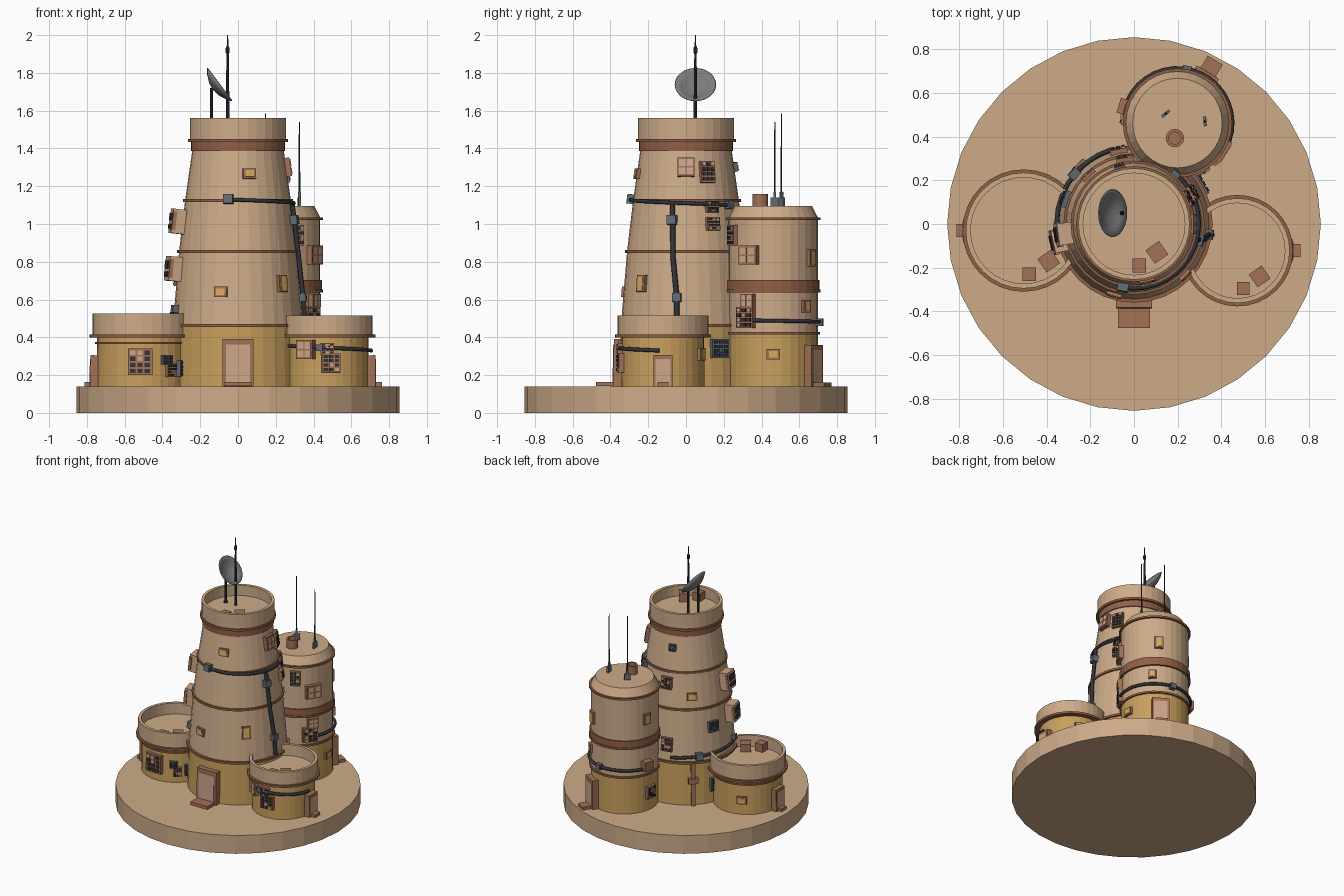
import bpy, bmesh, math, random
from mathutils import Matrix, Vector

random.seed(4)
old = bpy.data.objects.get("Cube")
if old:
    bpy.data.objects.remove(old, do_unlink=True)


def material(name, *rgb):
    m = bpy.data.materials.new(name)
    m.diffuse_color = (*rgb, 1)
    m.use_nodes = True
    m.node_tree.nodes["Principled BSDF"].inputs["Base Color"].default_value = (*rgb, 1)
    return m


SAND = material("sand plaster", .61, .41, .25)
OCHRE = material("ochre paint", .58, .35, .11)
BROWN = material("terracotta", .36, .165, .095)
RUST = material("rust band", .28, .115, .06)
DARK = material("dark metal", .03, .034, .04)
STEEL = material("blue grey steel", .12, .145, .17)
GREY = material("dish grey", .2, .2, .2)
GLASS = material("amber window", .68, .4, .11)
PANEL = material("pale door", .6, .38, .25)


def finish(name, bm, mats, smooth=False):
    bmesh.ops.recalc_face_normals(bm, faces=bm.faces)
    me = bpy.data.meshes.new(name)
    bm.to_mesh(me)
    bm.free()
    for m in mats:
        me.materials.append(m)
    ob = bpy.data.objects.new(name, me)
    bpy.context.collection.objects.link(ob)
    if smooth:
        me.polygons.foreach_set("use_smooth", [True] * len(me.polygons))
    return ob


def lathe(name, c, profile, mat, sides=32, closed=False, smooth=False):
    """Turn (radius, height) points around the vertical line through c."""
    bm = bmesh.new()
    vs = [bm.verts.new((r, 0, z)) for r, z in profile]
    es = [bm.edges.new(p) for p in zip(vs, vs[1:])]
    if closed:
        es.append(bm.edges.new((vs[-1], vs[0])))
    bmesh.ops.spin(bm, geom=vs + es, cent=(0, 0, 0), axis=(0, 0, 1),
                   angle=math.tau, steps=sides, use_duplicate=False)
    bmesh.ops.remove_doubles(bm, verts=bm.verts, dist=1e-4)
    bmesh.ops.translate(bm, verts=bm.verts, vec=(c[0], c[1], 0))
    return finish(name, bm, [mat], smooth)


def ring(name, c, r, z, h, mat=RUST):
    lathe(name, c, [(r - .04, z - h), (r, z - h), (r, z + h), (r - .04, z + h)], mat, closed=True)


def boxes(name, mtx, parts):
    """One object from (size, centre, material) boxes."""
    bm = bmesh.new()
    mats = []
    for size, loc, mat in parts:
        if mat not in mats:
            mats.append(mat)
        m = mtx @ Matrix.Translation(loc) @ Matrix.Diagonal((*size, 1))
        vs = bmesh.ops.create_cube(bm, size=1, matrix=m)["verts"]
        for f in {f for v in vs for f in v.link_faces}:
            f.material_index = mats.index(mat)
    return finish(name, bm, mats)


class Tower:
    def __init__(self, c, wall):
        self.c, self.wall = c, wall

    def radius(self, z):
        for (r0, z0), (r1, z1) in zip(self.wall, self.wall[1:]):
            if z <= z1:
                return r0 + (r1 - r0) * (z - z0) / (z1 - z0)
        return self.wall[-1][0]

    def point(self, deg, z, out=0):
        a, r = math.radians(deg), self.radius(z) + out
        return Vector((self.c[0] + r * math.cos(a), self.c[1] + r * math.sin(a), z))

    def mount(self, deg, z):
        """Frame on the wall: x outward, y sideways, z up."""
        lean = self.point(0, z + .02).x - self.point(0, z - .02).x
        return (Matrix.Translation(self.point(deg, z)) @ Matrix.Rotation(math.radians(deg), 4, 'Z')
                @ Matrix.Rotation(math.atan2(lean, .04), 4, 'Y'))


main = Tower((0, 0), [(.352, .14), (.345, .46), (.312, .855), (.28, 1.125), (.242, 1.39)])
left = Tower((-.505, -.03), [(.243, .14), (.24, .42)])
right = Tower((.473, -.122), [(.22, .14), (.218, .41)])
back = Tower((.199, .462), [(.236, .14), (.236, 1.03)])


def window(t, deg, z, w=.07, h=.055):
    boxes("window", t.mount(deg, z), [((.03, w, h), (0, 0, 0), BROWN),
                                      ((.008, w - .025, h - .02), (.014, 0, 0), GLASS)])


def shutter(t, deg, z, w=.09, h=.1, d=.05):
    parts = [((d, w, h), (0, 0, 0), BROWN)]
    for y in (-1, 1):
        for k in (-1, 1):
            parts.append(((.008, w * .36, h * .36), (d / 2, y * w * .22, k * h * .22), PANEL))
    boxes("shutter", t.mount(deg, z), parts)


def vent(t, deg, z, w=.08, h=.1, mat=BROWN, d=.04):
    parts = [((d, w, h), (0, 0, 0), mat)]
    for i in range(3):
        for k in range(4):
            m = random.choice((DARK, DARK, PANEL if mat == BROWN else STEEL))
            parts.append(((.014, w * .22, h * .16),
                          (d / 2, (i - 1) * w * .3, (k - 1.5) * h * .23), m))
    boxes("vent_panel", t.mount(deg, z), parts)


def unit(t, deg, z, s=.05, mat=STEEL):
    boxes("junction_box", t.mount(deg, z), [((s, s, s), (.01, 0, 0), mat)])


def cooler(t, deg, z):
    boxes("wall_cooler", t.mount(deg, z), [((.09, .1, .13), (.02, 0, 0), PANEL),
                                           ((.02, .115, .1), (.055, 0, 0), BROWN),
                                           ((.012, .07, .04), (.066, 0, .02), DARK),
                                           ((.012, .07, .025), (.066, 0, -.03), DARK)])


def door(t, deg, w, h, step, sw):
    boxes("door", t.mount(deg, .14), [((.07, w, h), (0, 0, h / 2), BROWN),
                                      ((.008, w * .78, h * .88), (.034, 0, h * .44), PANEL),
                                      ((step, sw, .022), (step / 2, 0, .011), BROWN)])


def pipe(name, pts, r=.011, mat=DARK):
    cu = bpy.data.curves.new(name, 'CURVE')
    cu.dimensions = '3D'
    cu.bevel_depth, cu.bevel_resolution, cu.use_fill_caps = r, 1, True
    sp = cu.splines.new('POLY')
    sp.points.add(len(pts) - 1)
    for p, q in zip(sp.points, pts):
        p.co = (*q, 1)
    cu.materials.append(mat)
    bpy.context.collection.objects.link(bpy.data.objects.new(name, cu))


def wrap(t, a0, a1, z0, z1):
    n = max(2, int(abs(a1 - a0) / 10))
    pipe("wall_pipe", [t.point(a0 + (a1 - a0) * i / n, z0 + (z1 - z0) * i / n, .014)
                       for i in range(n + 1)])


def parapet(name, c, r, z0, z1, floor, wall=.022):
    lathe(name, c, [(r - .05, z0), (r, z0), (r, z1), (r - wall, z1), (r - wall, floor), (0, floor)], SAND)


# ground disc
lathe("ground_disc", (0, 0), [(0, 0), (.855, 0), (.855, .14), (0, .14)], SAND)

# main tower
lathe("main_base", main.c, main.wall[:2], OCHRE)
lathe("main_wall", main.c, main.wall[1:] + [(.24, 1.45)], SAND)
parapet("main_parapet", main.c, .255, 1.44, 1.56, 1.48)
ring("main_collar", main.c, .25, 1.415, .028)
for r, z in ((.265, 1.443), (.29, 1.125), (.323, .855), (.36, .463)):
    ring("main_ring", main.c, r, z, .008)

# side huts
for t, top, floor, r in ((left, .525, .44, .265), (right, .515, .43, .24)):
    lathe("hut_wall", t.c, t.wall, OCHRE)
    parapet("hut_parapet", t.c, r, .41, top, floor)
    ring("hut_ring", t.c, r + .015, .408, .008)
ring("hut_lower_ring", left.c, .251, .37, .006)

# back tower
lathe("back_base", back.c, [(.236, .14), (.236, .42)], OCHRE)
lathe("back_wall", back.c, [(.236, .42), (.236, 1.035), (.205, 1.095), (0, 1.095)], SAND)
ring("back_band", back.c, .246, .678, .025)
for r, z in ((.25, 1.027), (.247, .422), (.25, .645)):
    ring("back_ring", back.c, r, z, .007)
lathe("roof_chimney", (.187, .393), [(.042, 1.09), (.042, 1.16), (.028, 1.16), (.028, 1.11), (0, 1.11)], BROWN, 16)

# doors with steps
door(main, -90, .165, .25, .125, .145)
door(left, 180, .1, .165, .065, .06)
door(right, 0, .1, .165, .07, .06)
door(back, 59, .12, .22, .1, .08)

# windows
for spec in ((main, -77, 1.265), (main, -105.7, .64), (main, -45, .685, .06, .09), (main, 133, .95),
             (back, 57, .82, .06, .09), (back, 46, .565, .055, .065), (back, 0, .31), (back, 165, .85, .06, .08),
             (right, 65, .31, .06, .065), (left, 115, .25)):
    window(*spec)

# wall fittings
for spec in ((main, 0, 1.3), (back, -32, .835, .11), (right, -120, .335, .1, .1), (back, -33, .595, .075, .07)):
    shutter(*spec)
for spec in ((main, 25, 1.275, .08, .115), (main, 28, 1.09, .07, .06), (main, 28, 1.0, .075, .07),
             (main, 98, 1.04, .08, .09), (main, 102, .59, .08, .1), (back, -62, .94, .07, .11),
             (back, -37, .505, .11, .11), (back, 173, .28, .08, .09), (left, -93, .27, .13, .14),
             (left, -53, .225, .06, .07), (right, -90, .34, .07, .06), (right, -85, .265, .1, .1),
             (main, 30, .34, .1, .1, STEEL), (main, 104, 1.3, .05, .05, STEEL),
             (main, 160, .71, .08, .08, STEEL), (main, 160, .28, .08, .1, STEEL),
             (left, -59, .28, .06, .05, STEEL), (left, -36, .235, .04, .085, STEEL)):
    vent(*spec)
cooler(main, 188, 1.01)
cooler(main, 193, .76)
boxes("wall_post", main.mount(133, .3), [((.04, .03, .32), (0, 0, 0), BROWN), ((.06, .07, .04), (0, 0, .03), BROWN)])

# pipes and junction boxes
wrap(main, -100, 50, 1.13, 1.1)
wrap(main, 107, 200, .5, .53)
wrap(back, -30, 167, .49, .475)
wrap(right, -150, -5, .355, .33)
pipe("down_pipe", [main.point(-14, 1.1, .014), main.point(-12, .82, .014),
                   main.point(-8, .61, .016), main.point(-8, .48, .016)], .014)
for spec in ((main, -100, 1.13), (main, -14, 1.02), (main, -8, .61, .045), (main, 140, .51, .05),
             (main, 198, .55, .04), (main, 50, 1.1, .04), (back, 80, .48, .04),
             (back, 163, .5, .07, BROWN), (right, -100, .345, .035)):
    unit(*spec)

# roof crates: one straight and one turned on each open roof
for x, y, s, z, turn in ((.025, -.19, .062, 1.48, 0), (.105, -.13, .075, 1.48, 35),
                         (-.48, -.23, .062, .44, 0), (-.39, -.17, .075, .44, 35),
                         (.5, -.295, .058, .43, 0), (.575, -.24, .072, .43, 35)):
    m = Matrix.Translation((x, y, z + .03)) @ Matrix.Rotation(math.radians(turn), 4, 'Z')
    boxes("roof_crate", m, [((s, s, .06), (0, 0, 0), BROWN)])

# antennas
lathe("main_antenna", (-.055, .05), [(0, 1.48), (.009, 1.48), (.009, 1.68), (.006, 1.9), (.011, 1.91),
                                     (.011, 1.93), (.004, 1.945), (.003, 2), (0, 2)], DARK, 8)
for x, y, top, turn in ((.145, .505, 1.585, 40), (.325, .47, 1.54, 95)):
    lathe("roof_antenna", (x, y), [(.006, 1.09), (.005, 1.2), (.003, top), (0, top)], DARK, 6)
    m = Matrix.Translation((x, y, 1.115)) @ Matrix.Rotation(math.radians(turn), 4, 'Z')
    boxes("antenna_foot", m, [((.045, .014, .05), (0, 0, 0), STEEL), ((.014, .014, .09), (0, 0, .01), STEEL)])

# dish, opening upward before being tilted towards +x
dish = lathe("dish", (0, 0), [(0, -.045), (.04, -.039), (.08, -.021), (.11, 0), (.106, .004),
                              (.077, -.015), (.038, -.032), (0, -.038)], GREY, 24, smooth=True)
dish.matrix_world = Matrix.Translation((-.098, .05, 1.738)) @ Matrix.Rotation(math.radians(53), 4, 'Y')
lathe("dish_mast", (-.14, .05), [(.016, 1.48), (.009, 1.5), (.008, 1.72), (0, 1.72)], DARK, 8)
